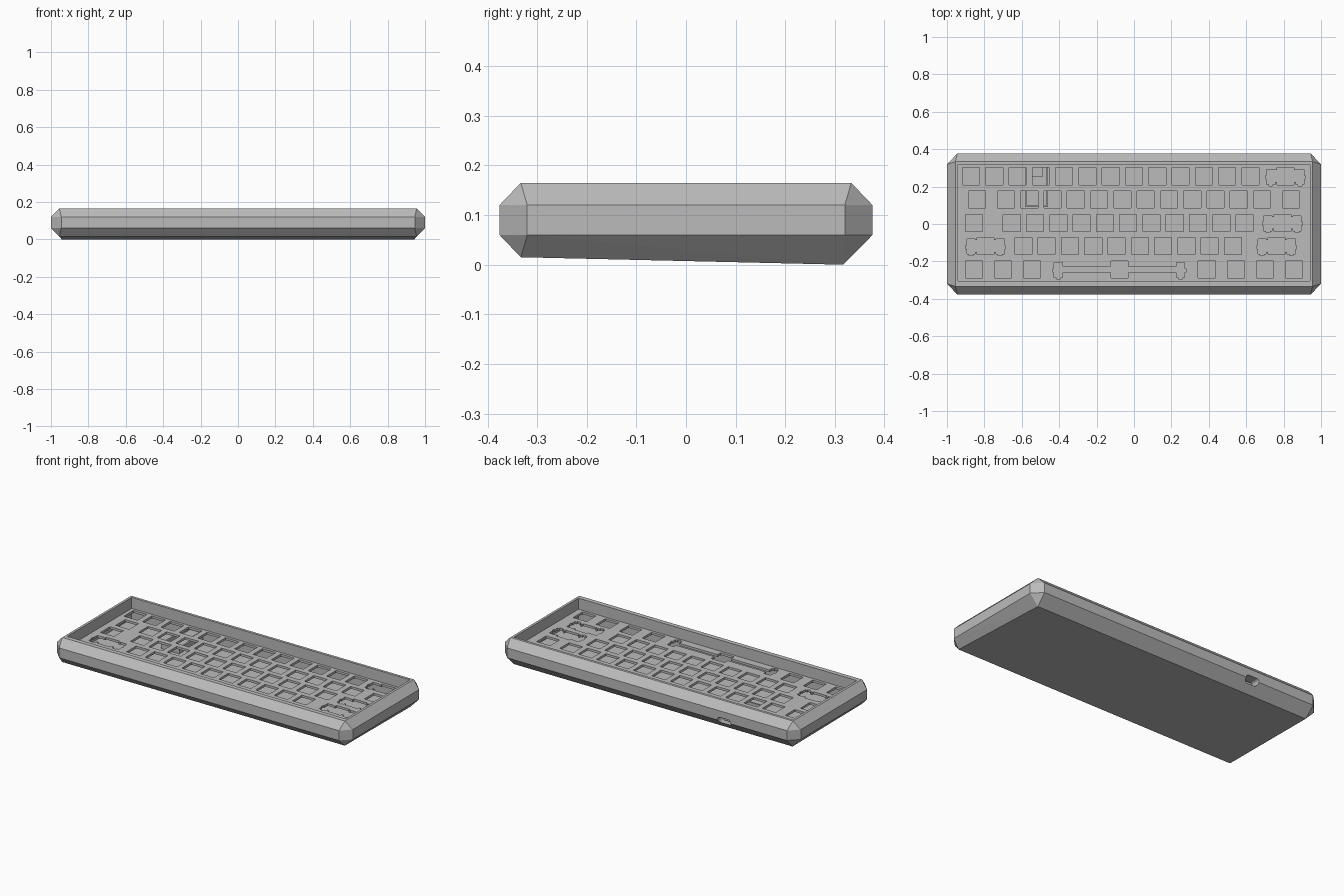
import bpy, bmesh
from mathutils import Matrix, Vector

if "Cube" in bpy.data.objects:
    bpy.data.objects.remove(bpy.data.objects["Cube"], do_unlink=True)

grey = bpy.data.materials.new("case grey")
grey.use_nodes = True
colour = (0.5, 0.5, 0.5, 1)
grey.diffuse_color = colour
grey.node_tree.nodes["Principled BSDF"].inputs["Base Color"].default_value = colour


def finish(name, bm):
    bmesh.ops.recalc_face_normals(bm, faces=bm.faces)
    mesh = bpy.data.meshes.new(name)
    bm.to_mesh(mesh)
    bm.free()
    obj = bpy.data.objects.new(name, mesh)
    bpy.context.collection.objects.link(obj)
    mesh.materials.append(grey)
    return obj


def add_box(bm, x0, x1, y0, y1, z0, z1):
    centre = Vector((x0 + x1, y0 + y1, z0 + z1)) / 2
    size = Matrix.Diagonal((x1 - x0, y1 - y0, z1 - z0, 1))
    bmesh.ops.create_cube(bm, size=1, matrix=Matrix.Translation(centre) @ size)


def cut(target, cutter, self_overlap=False):
    cutter.hide_render = True
    mod = target.modifiers.new("cut", 'BOOLEAN')
    mod.operation = 'DIFFERENCE'
    mod.solver = 'EXACT'
    mod.use_self = self_overlap
    mod.object = cutter
    bpy.context.view_layer.objects.active = target
    bpy.ops.object.modifier_apply(modifier=mod.name)
    bpy.data.objects.remove(cutter, do_unlink=True)


# Faceted case shell: hull of the rim, the side band and the sloping underside
bm = bmesh.new()
for s in (-1, 1):
    for t in (-1, 1):
        bm.verts.new((s * 0.955, t * 0.333, 0.165))
        for z in (0.06, 0.12):
            bm.verts.new((s, t * 0.32, z))
            bm.verts.new((s * 0.945, t * 0.376, z))
    bm.verts.new((s * 0.955, -0.333, 0.015))
    bm.verts.new((s * 0.942, 0.317, 0))
bmesh.ops.convex_hull(bm, input=bm.verts)
bmesh.ops.dissolve_limit(bm, angle_limit=0.01, verts=bm.verts, edges=bm.edges)
case = finish("case", bm)

# Open interior
X, Y0, Y1, FLOOR = 0.94, -0.305, 0.317, 0.035
bm = bmesh.new()
add_box(bm, -X, X, Y0, Y1, FLOOR, 0.3)
cut(case, finish("interior_cutter", bm))

# Rounded connector slot through the back wall
PORT_X, PORT_Z = -0.52, 0.06
bm = bmesh.new()
add_box(bm, PORT_X - 0.045, PORT_X + 0.045, 0.28, 0.42, PORT_Z - 0.02, PORT_Z + 0.02)
along = [e for e in bm.edges if abs(e.verts[0].co.y - e.verts[1].co.y) > 0.1]
bmesh.ops.bevel(bm, geom=along, offset=0.018, segments=4, profile=0.5, affect='EDGES')
cut(case, finish("port_cutter", bm))

# Switch plate with one opening per key, laid out in key units
U = 0.1245
MM = U / 19.05
PLATE_TOP, PLATE_LOW = 0.098, 0.084
rows = [
    [1] * 13 + [2],
    [1.5] + [1] * 12 + [1.5],
    [1.25, 0.5] + [1] * 11 + [2.25],
    [2.25] + [1] * 10 + [2.75],
    [1.25] * 3 + [6.25] + [1.25] * 4,
]
bm = bmesh.new()
add_box(bm, -X, X, Y0, Y1, PLATE_LOW, PLATE_TOP)
plate = finish("switch_plate", bm)

bm = bmesh.new()


def opening(cx, cy, half_x, low, high):
    add_box(bm, cx - half_x * MM, cx + half_x * MM, cy + low * MM, cy + high * MM,
            PLATE_LOW - 0.05, PLATE_TOP + 0.05)


for r, row in enumerate(rows):
    y = 0.006 + (2 - r) * U
    start = -7.5 * U
    for width in row:
        x = start + width * U / 2
        start += width * U
        if width < 1:  # blank gap
            continue
        opening(x, y, 7, -7, 7)
        if width >= 2:  # stabiliser openings and the bridge between them
            reach = 50 if width > 3 else 11.94
            opening(x, y, reach, *((-2.4, 2.4) if width > 3 else (-4.6, 5)))
            for side in (-1, 1):
                sx = x + side * reach * MM
                opening(sx, y, 3.4, -6.6, 5.7)
                opening(sx, y, 1.6, -7.8, 0)
                opening(sx + side * 2 * MM, y, 2.3, -2.3, 0.6)
cut(plate, finish("opening_cutter", bm), True)

# Controller tray, board and connector beneath the plate
bm = bmesh.new()
for x in (-0.583, -0.47):
    add_box(bm, x, x + 0.01, 0.09, Y1, FLOOR, 0.07)
add_box(bm, -0.573, -0.47, 0.09, 0.1, FLOOR, 0.07)
finish("controller_tray", bm)
bm = bmesh.new()
add_box(bm, -0.573, -0.47, 0.1, Y1, FLOOR, 0.045)
finish("controller_board", bm)
bm = bmesh.new()
add_box(bm, PORT_X - 0.032, PORT_X + 0.032, 0.25, 0.33, 0.045, 0.07)
finish("port_connector", bm)
